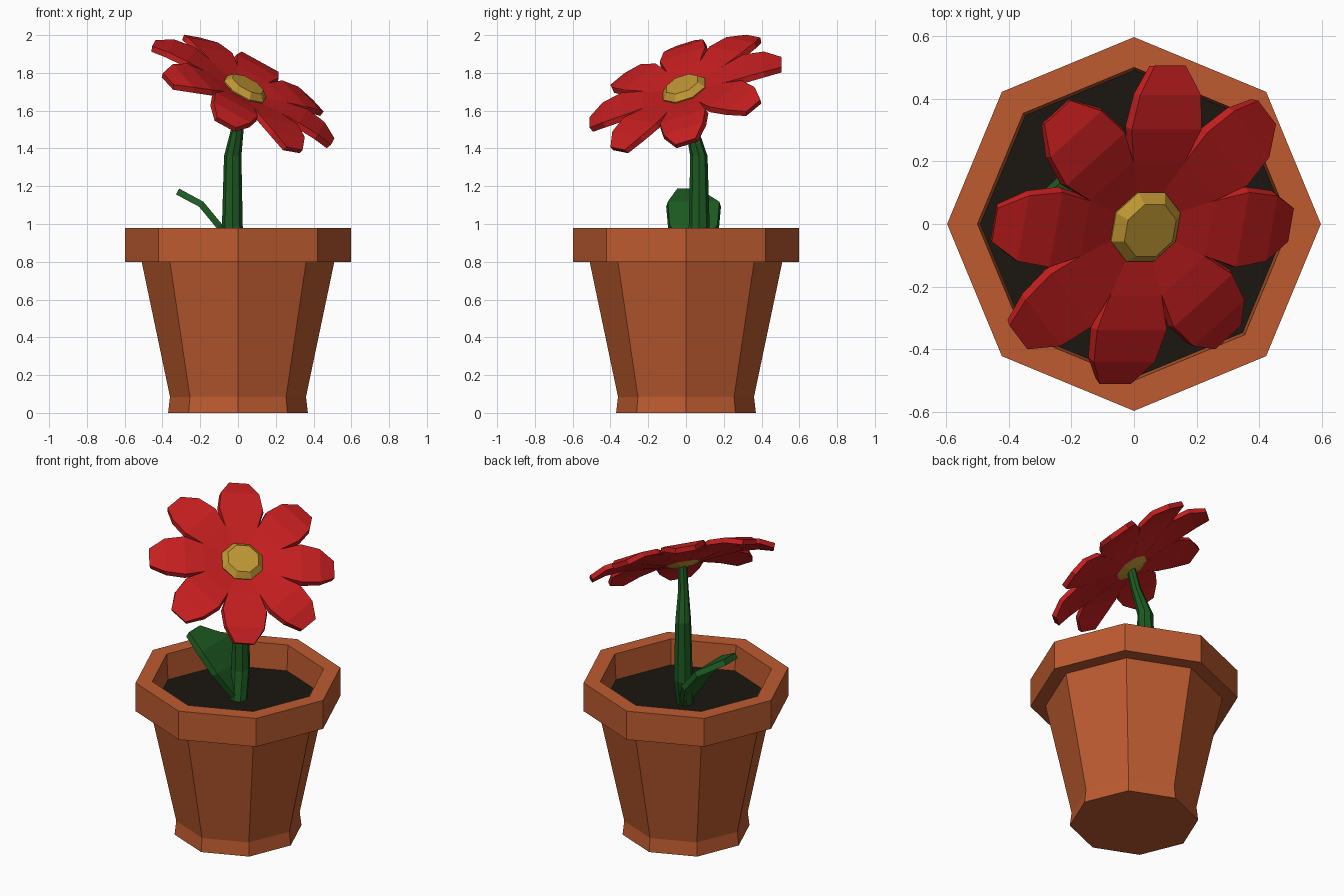
import bpy, bmesh
from math import cos, sin, pi, radians
from mathutils import Vector, Matrix

if "Cube" in bpy.data.objects:
    bpy.data.objects.remove(bpy.data.objects["Cube"])


def material(name, rgb):
    m = bpy.data.materials.new(name)
    m.diffuse_color = (*rgb, 1)
    m.use_nodes = True
    m.node_tree.nodes["Principled BSDF"].inputs["Base Color"].default_value = m.diffuse_color
    return m


TERRACOTTA = material("terracotta", (0.51, 0.105, 0.03))
SOIL = material("soil", (0.011, 0.008, 0.005))
GREEN = material("green", (0.012, 0.10, 0.015))
RED = material("red", (0.56, 0.013, 0.014))
YELLOW = material("yellow", (0.53, 0.31, 0.035))


def finish(bm, name, mat, matrix=None):
    bmesh.ops.recalc_face_normals(bm, faces=bm.faces)
    if matrix:
        bm.transform(matrix)
    me = bpy.data.meshes.new(name)
    bm.to_mesh(me)
    bm.free()
    me.materials.append(mat)
    ob = bpy.data.objects.new(name, me)
    bpy.context.collection.objects.link(ob)
    return ob


def rings(bm, loops, cap_start=True, cap_end=True):
    """Bridge successive closed loops of points, optionally capping the ends."""
    vs = [[bm.verts.new(p) for p in loop] for loop in loops]
    n = len(vs[0])
    for a, b in zip(vs, vs[1:]):
        for i in range(n):
            j = (i + 1) % n
            bm.faces.new((a[i], a[j], b[j], b[i]))
    if cap_start:
        bm.faces.new(vs[0])
    if cap_end:
        bm.faces.new(vs[-1])


def lathe(name, profile, mat, matrix=None, turn=0.0, sides=8):
    bm = bmesh.new()
    rings(bm, [[(r * cos(turn + 2 * pi * i / sides), r * sin(turn + 2 * pi * i / sides), z)
                for i in range(sides)] for r, z in profile])
    return finish(bm, name, mat, matrix)


def blade(bm, stations, thick, matrix=Matrix()):
    """Thick flat leaf along local x; stations are (x, y centre, z, half width)."""
    pts = [Vector((x, y, z)) for x, y, z, _ in stations]
    loops = []
    for i, (p, s) in enumerate(zip(pts, stations)):
        t = pts[min(i + 1, len(pts) - 1)] - pts[max(i - 1, 0)]
        up = Vector((-t.z, 0, t.x)).normalized() * thick / 2
        w = Vector((0, s[3], 0))
        loops.append([matrix @ q for q in (p - w - up, p + w - up,
                                           p + w * 0.94 + up, p - w * 0.94 + up)])
    rings(bm, loops)


# Pot: foot, tapered body, thick rim and inner wall
lathe("pot", [(0.37, 0), (0.36, 0.085), (0.51, 0.80), (0.597, 0.80),
              (0.597, 0.98), (0.50, 0.98), (0.49, 0.80)], TERRACOTTA)

# Soil
lathe("soil", [(0.492, 0.80), (0.492, 0.82)], SOIL)

# Stem: bent tapering tube
bm = bmesh.new()
path = [(-0.01, 0.02, 0.80, 0.05), (-0.03, 0.07, 0.99, 0.055),
        (-0.028, 0.068, 1.36, 0.046), (0.003, 0.022, 1.54, 0.03),
        (0.025, 0.0, 1.69, 0.026)]
rings(bm, [[(x + r * cos(2 * pi * i / 8), y + r * sin(2 * pi * i / 8), z)
            for i in range(8)] for x, y, z, r in path])
finish(bm, "stem", GREEN)

# Leaf on the left side of the stem
bm = bmesh.new()
turn_left = Matrix.Rotation(pi, 4, 'Z')
blade(bm, [(0.01, -0.03, 0.82, 0.035), (0.10, -0.04, 0.99, 0.135),
           (0.195, -0.04, 1.105, 0.145), (0.32, -0.01, 1.172, 0.06)],
      0.035, turn_left)
finish(bm, "leaf", GREEN)

# Flower head frame, tilted to the front right
n = Vector((0.55, -0.41, 1)).normalized()
e1 = Vector((0.88, 0, -0.484)).normalized()
e2 = n.cross(e1).normalized()
head = Matrix.Translation((0.024, 0, 1.69)) @ Matrix((e1, e2, n)).transposed().to_4x4()

# Petals: eight arched blades
bm = bmesh.new()
for k in range(8):
    blade(bm, [(0.07, 0, 0.0, 0.035), (0.23, 0, 0.028, 0.10), (0.34, 0, 0.04, 0.135),
               (0.45, 0, 0.028, 0.118), (0.535, 0, -0.005, 0.06)],
          0.03, Matrix.Rotation(radians(45 * k), 4, 'Z'))
finish(bm, "petals", RED, head)

# Flower centre
lathe("flower_centre", [(0.05, -0.03), (0.12, -0.005), (0.127, 0.03), (0.095, 0.062)],
      YELLOW, head, pi / 8)
